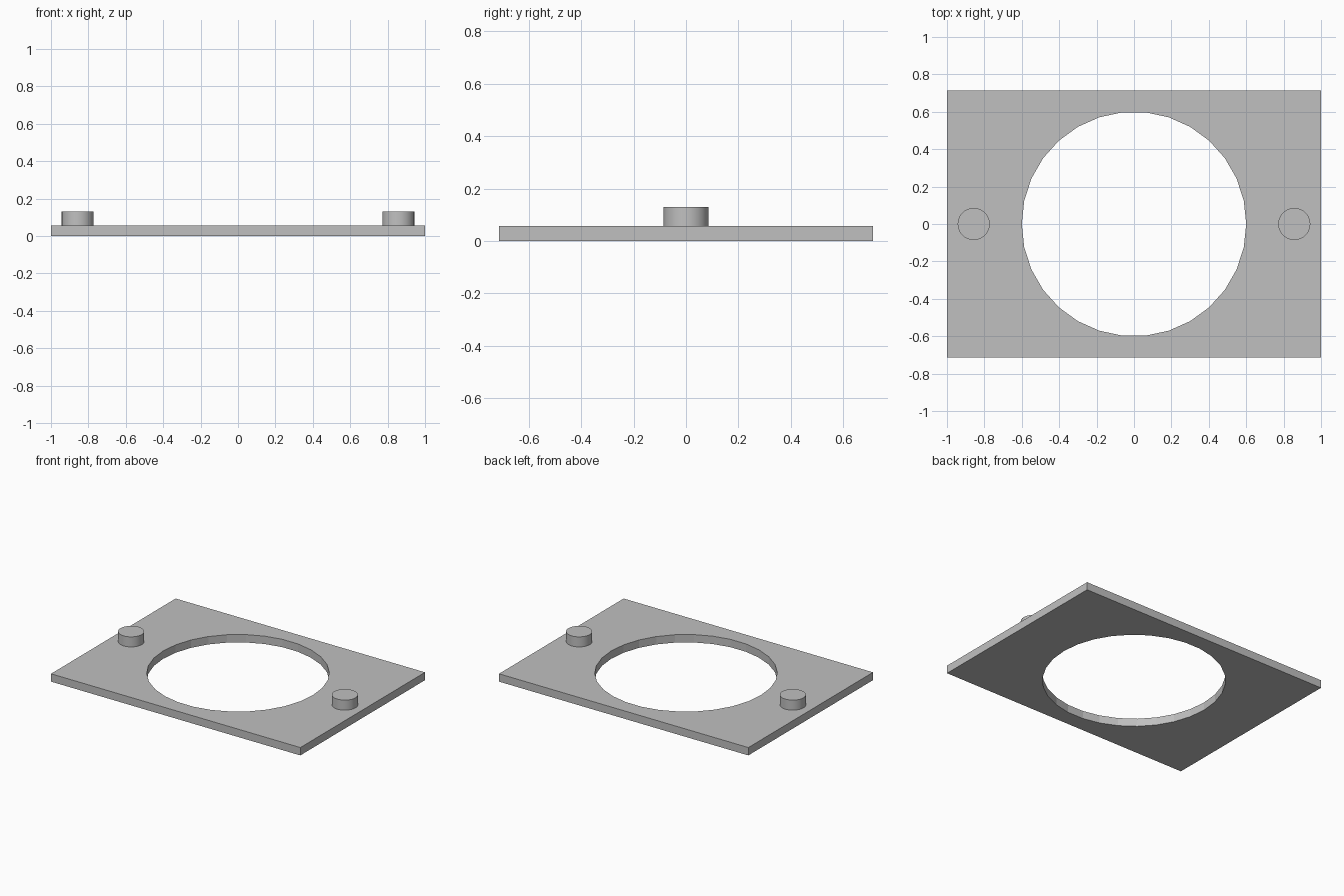
import bpy
import bmesh
import math
from mathutils import Vector

HALF_X, HALF_Y, THICK = 1.0, 0.714, 0.057
HOLE_R, HOLE_SIDES = 0.6, 30
PEG_X, PEG_R, PEG_TOP, PEG_SINK = 0.857, 0.0857, 0.13, 0.01

if "Cube" in bpy.data.objects:
    bpy.data.objects.remove(bpy.data.objects["Cube"], do_unlink=True)

grey = bpy.data.materials.new("plain grey")
grey.use_nodes = True
colour = (0.53, 0.53, 0.53, 1)
grey.diffuse_color = colour
grey.node_tree.nodes["Principled BSDF"].inputs["Base Color"].default_value = colour


def add_loop(bm, points):
    verts = [bm.verts.new(p) for p in points]
    return [bm.edges.new((v, verts[i - 1])) for i, v in enumerate(verts)]


def plate_with_hole():
    bm = bmesh.new()
    corners = [(-HALF_X, -HALF_Y, 0), (HALF_X, -HALF_Y, 0),
               (HALF_X, HALF_Y, 0), (-HALF_X, HALF_Y, 0)]
    angles = [math.tau * i / HOLE_SIDES for i in range(HOLE_SIDES)]
    ring = [(HOLE_R * math.cos(a), HOLE_R * math.sin(a), 0) for a in angles]
    # Outline and hole filled as one sheet, then raised to thickness
    edges = add_loop(bm, corners) + add_loop(bm, ring)
    bmesh.ops.triangle_fill(bm, edges=edges, use_beauty=True, normal=Vector((0, 0, 1)))
    raised = bmesh.ops.extrude_face_region(bm, geom=bm.faces[:], use_keep_orig=True)
    top = [g for g in raised["geom"] if isinstance(g, bmesh.types.BMVert)]
    bmesh.ops.translate(bm, verts=top, vec=(0, 0, THICK))
    bmesh.ops.recalc_face_normals(bm, faces=bm.faces[:])
    mesh = bpy.data.meshes.new("plate")
    bm.to_mesh(mesh)
    bm.free()
    mesh.materials.append(grey)
    bpy.context.collection.objects.link(bpy.data.objects.new("plate", mesh))


def peg(name, x):
    bottom = THICK - PEG_SINK
    bpy.ops.mesh.primitive_cylinder_add(
        vertices=48, radius=PEG_R, depth=PEG_TOP - bottom,
        location=(x, 0, (PEG_TOP + bottom) / 2))
    obj = bpy.context.object
    obj.name = name
    obj.data.materials.append(grey)
    bpy.ops.object.shade_smooth_by_angle(angle=math.radians(30))


# Flat plate with a round opening, and a locating peg at each end
plate_with_hole()
for side, sign in (("left", 1), ("right", -1)):
    peg(f"{side}_peg", sign * PEG_X)
